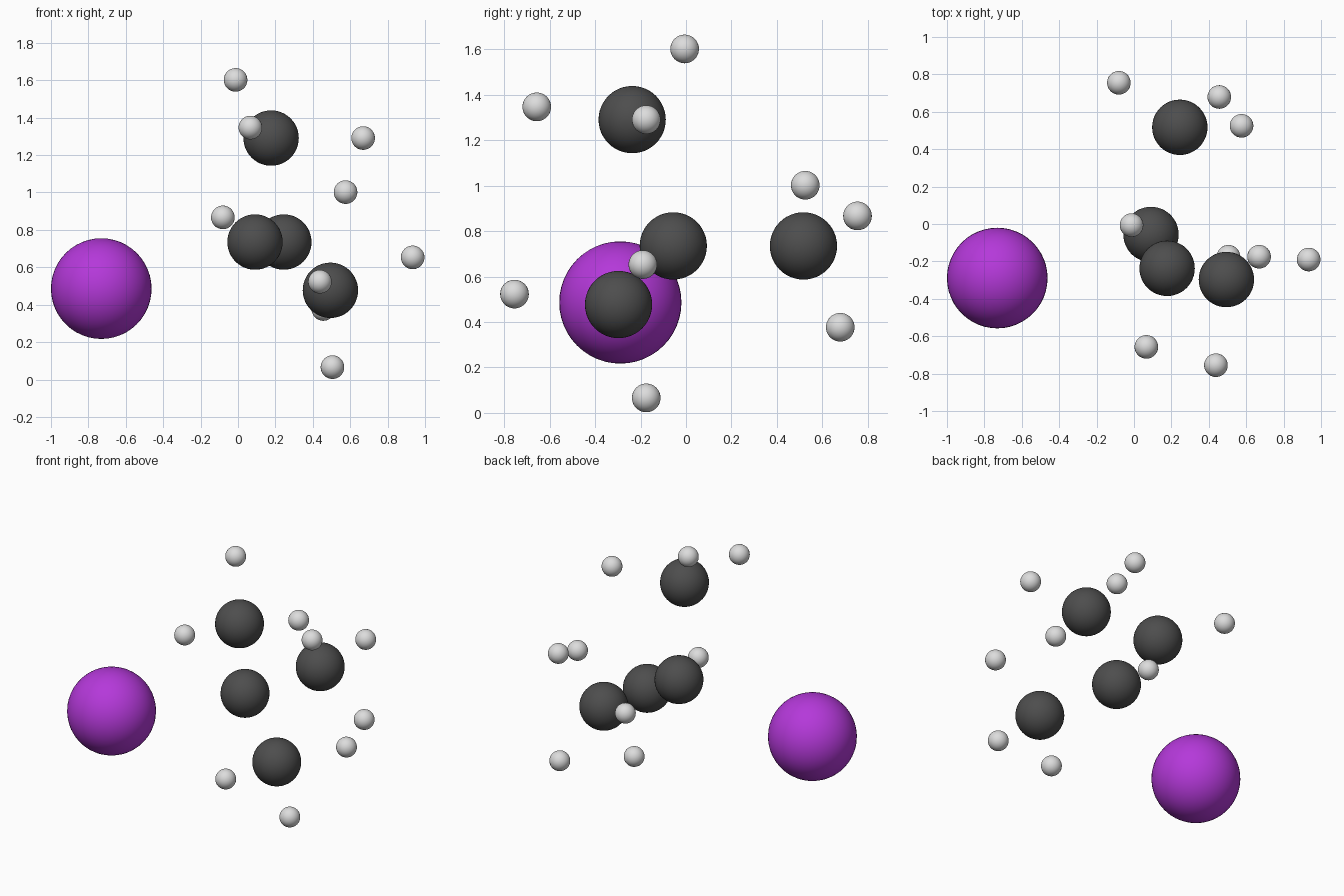
import bpy

cube = bpy.data.objects.get("Cube")
if cube:
    bpy.data.objects.remove(cube, do_unlink=True)


def make_material(name, color):
    mat = bpy.data.materials.new(name)
    mat.use_nodes = True
    mat.diffuse_color = (*color, 1)
    bsdf = next(n for n in mat.node_tree.nodes if n.type == "BSDF_PRINCIPLED")
    bsdf.inputs["Base Color"].default_value = (*color, 1)
    bsdf.inputs["Roughness"].default_value = 0.5
    return mat


def add_ball(name, center, radius, mat):
    bpy.ops.mesh.primitive_uv_sphere_add(
        segments=48, ring_count=24, radius=radius, location=center)
    ball = bpy.context.object
    ball.name = name
    ball.data.name = name
    ball.data.materials.append(mat)
    bpy.ops.object.shade_smooth()


purple = make_material("purple", (0.46, 0.04, 0.70))
charcoal = make_material("charcoal", (0.075, 0.075, 0.075))
white = make_material("white", (0.72, 0.72, 0.72))

# Single large ball
add_ball("large_purple_ball", (-0.731, -0.289, 0.486), 0.269, purple)

# Medium dark balls
dark_balls = {
    "centre": (0.091, -0.056, 0.735),
    "top": (0.177, -0.237, 1.291),
    "back": (0.245, 0.517, 0.735),
    "lower": (0.494, -0.297, 0.477),
}
for place, center in dark_balls.items():
    add_ball("dark_ball_" + place, center, 0.148, charcoal)

# Small pale balls, three around each outer dark ball
pale_balls = {
    "top": [(-0.013, -0.006, 1.602), (0.066, -0.657, 1.347),
            (0.669, -0.175, 1.291)],
    "back": [(0.575, 0.525, 1.002), (-0.081, 0.755, 0.867),
             (0.456, 0.679, 0.377)],
    "lower": [(0.934, -0.190, 0.653), (0.438, -0.755, 0.523),
              (0.505, -0.175, 0.066)],
}
for place, centers in pale_balls.items():
    for number, center in enumerate(centers, 1):
        add_ball(f"pale_ball_{place}_{number}", center, 0.063, white)
